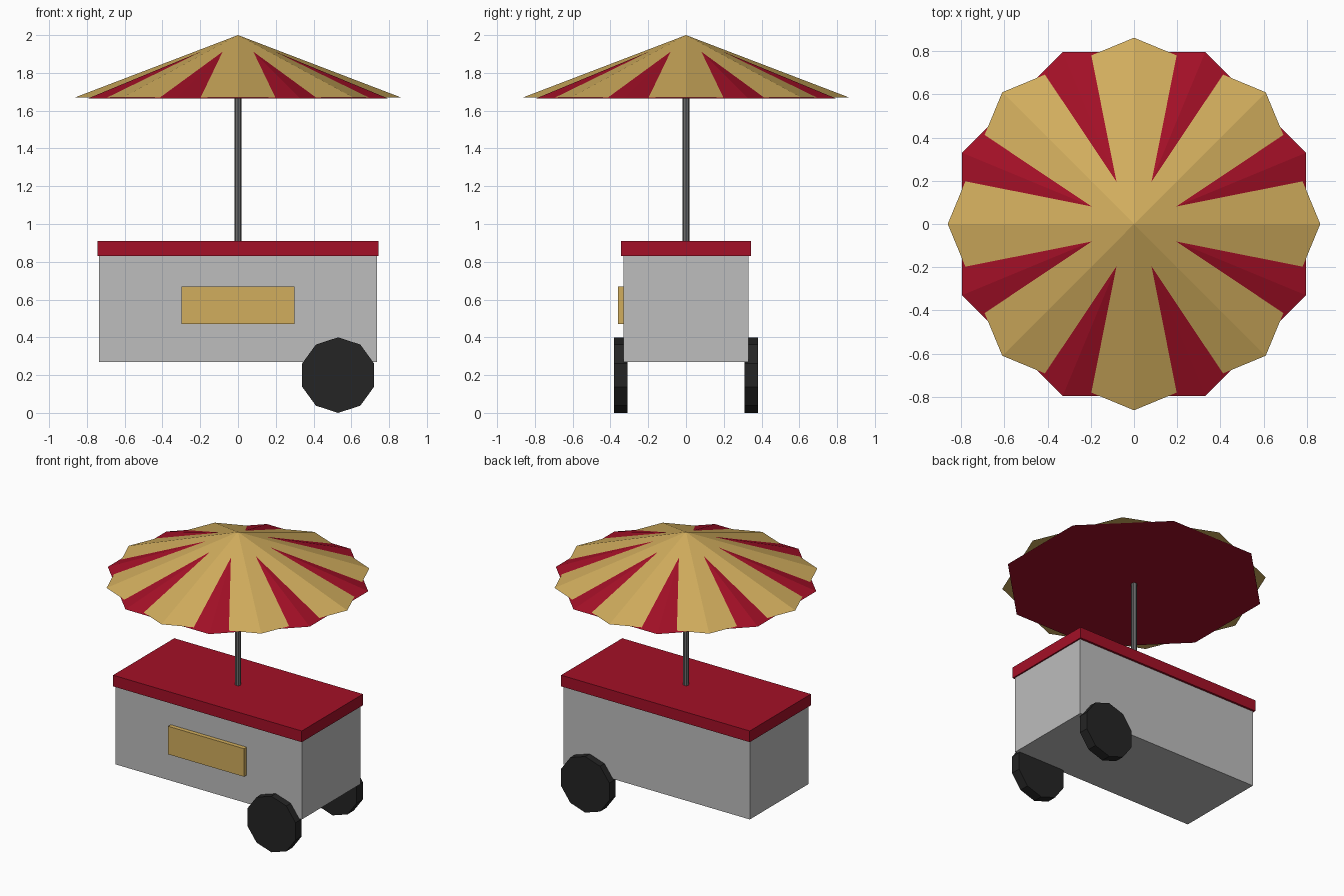
import bpy
import math

cube = bpy.data.objects.get("Cube")
if cube:
    bpy.data.objects.remove(cube, do_unlink=True)


def material(name, r, g, b):
    mat = bpy.data.materials.new(name)
    mat.use_nodes = True
    mat.diffuse_color = (r, g, b, 1)
    bsdf = next(n for n in mat.node_tree.nodes if n.type == "BSDF_PRINCIPLED")
    bsdf.inputs["Base Color"].default_value = (r, g, b, 1)
    bsdf.inputs["Roughness"].default_value = 0.8
    return mat


red = material("red", 0.37, 0.005, 0.02)
gold = material("gold", 0.64, 0.42, 0.11)
grey = material("light grey", 0.51, 0.51, 0.51)
steel = material("pole grey", 0.15, 0.15, 0.15)
rubber = material("black rubber", 0.018, 0.018, 0.018)


def finish(name, mat):
    obj = bpy.context.object
    obj.name = obj.data.name = name
    obj.data.materials.append(mat)
    return obj


def box(name, mat, x, y, z):
    """Box from (low, high) pairs on each axis."""
    spans = (x, y, z)
    bpy.ops.mesh.primitive_cube_add(size=1, location=[(a + b) / 2 for a, b in spans])
    bpy.context.object.scale = [b - a for a, b in spans]
    bpy.ops.object.transform_apply(location=False, rotation=False, scale=True)
    return finish(name, mat)


def canopy(name, mat, base, turn):
    """Closed eight-sided cone."""
    height = 0.33
    bpy.ops.mesh.primitive_cone_add(vertices=8, radius1=0.863, radius2=0, depth=height,
                                    location=(0, 0, base + height / 2),
                                    rotation=(0, 0, turn))
    return finish(name, mat)


# Cart body, lid and front sign
box("cart_body", grey, (-0.735, 0.735), (-0.33, 0.33), (0.27, 0.83))
box("cart_lid", red, (-0.745, 0.745), (-0.345, 0.345), (0.83, 0.91))
box("front_sign", gold, (-0.3, 0.3), (-0.36, -0.32), (0.47, 0.67))

# Ten-sided wheels
for side, label in ((-1, "front"), (1, "back")):
    bpy.ops.mesh.primitive_cylinder_add(vertices=10, radius=0.2, depth=0.07,
                                        location=(0.53, side * 0.345, 0.2),
                                        rotation=(math.pi / 2, 0, 0))
    finish(label + "_wheel", rubber)

# Umbrella pole
bottom, top = 0.9, 1.7
bpy.ops.mesh.primitive_cylinder_add(vertices=8, radius=0.019, depth=top - bottom,
                                    location=(0, 0, (bottom + top) / 2))
finish("umbrella_pole", steel)

# Two crossed cones make the striped umbrella
canopy("gold_canopy", gold, 1.67, 0)
canopy("red_canopy", red, 1.6633, math.pi / 8)
